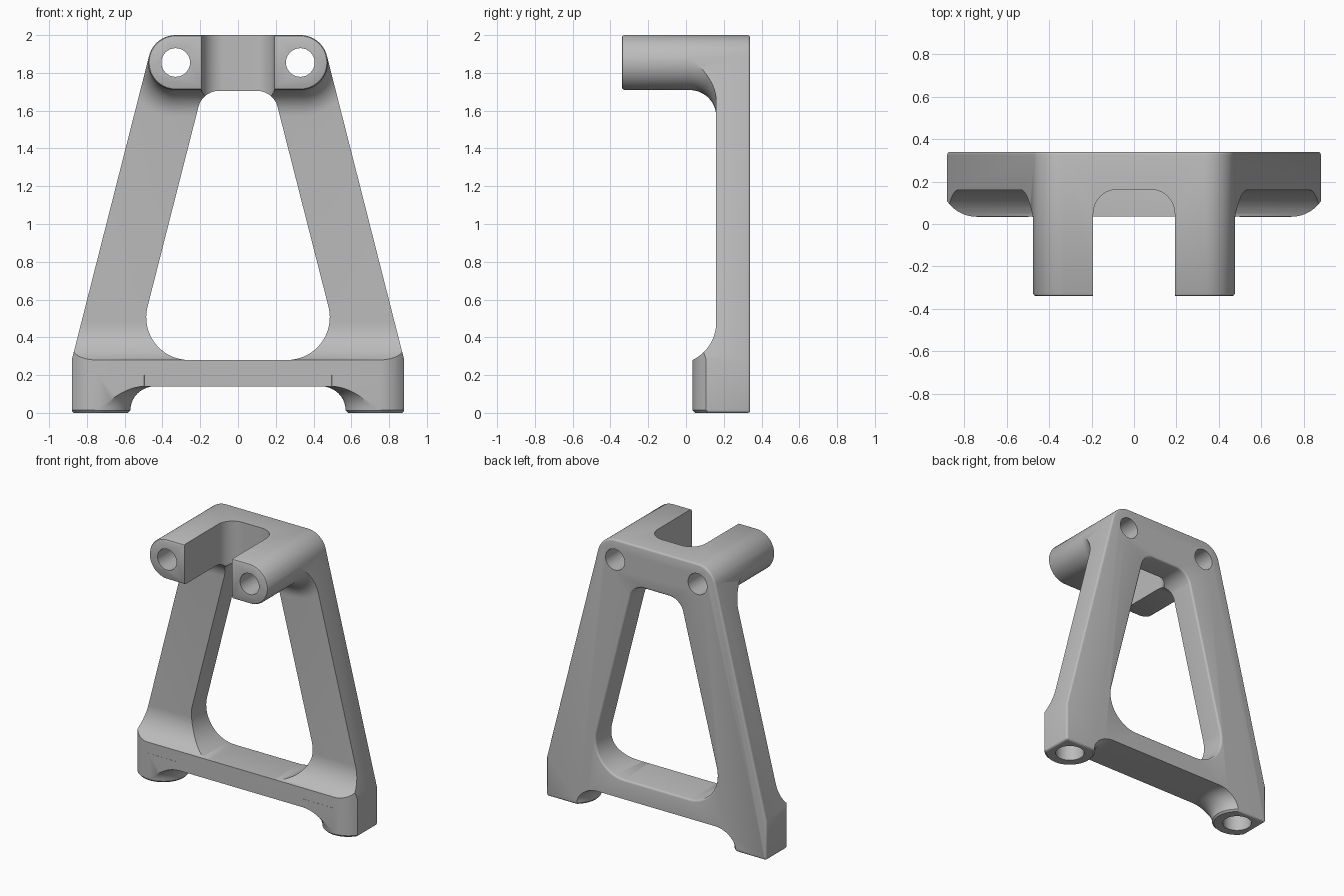
import bpy, bmesh
from math import sin, cos, radians

if "Cube" in bpy.data.objects:
    bpy.data.objects.remove(bpy.data.objects["Cube"], do_unlink=True)

BACK, PLATE, FRONT, EDGE = 0.34, 0.16, 0.035, 0.014
SLANT = 14                      # lean of the legs, degrees
ARM_X, ARM_Z, ARM_R = 0.33, 1.855, 0.145
FOOT_X, FOOT_Y, FOOT_R = 0.74, 0.205, 0.17


def arc(cx, cy, r, a, b, n=16):
    angles = [radians(a + (b - a) * i / n) for i in range(n + 1)]
    return [(cx + r * cos(t), cy + r * sin(t)) for t in angles]


def mirrored(half):
    """Close a right-hand half outline with its mirror image."""
    return half + [(-x, y) for x, y in reversed(half)]


def loft(name, rings, axis):
    """Skin a list of (position along axis, 2D ring) into a solid."""
    place = {"X": lambda p, h: (h, p[0], p[1]),
             "Y": lambda p, h: (p[0], h, p[1]),
             "Z": lambda p, h: (p[0], p[1], h)}[axis]
    bm = bmesh.new()
    loops = [[bm.verts.new(place(p, h)) for p in ring] for h, ring in rings]
    for lo, hi in zip(loops, loops[1:]):
        for i in range(len(lo)):
            j = (i + 1) % len(lo)
            bm.faces.new((lo[i], lo[j], hi[j], hi[i]))
    bm.faces.new(loops[0])
    bm.faces.new(loops[-1])
    bmesh.ops.recalc_face_normals(bm, faces=bm.faces)
    mesh = bpy.data.meshes.new(name)
    bm.to_mesh(mesh)
    bm.free()
    obj = bpy.data.objects.new(name, mesh)
    bpy.context.collection.objects.link(obj)
    return obj


def combine(target, tool, operation):
    """Apply a boolean and discard the tool."""
    tool.hide_render = True
    mod = target.modifiers.new(tool.name, "BOOLEAN")
    mod.operation, mod.object, mod.solver = operation, tool, "EXACT"
    bpy.context.view_layer.objects.active = target
    bpy.ops.object.modifier_apply(modifier=mod.name)
    bpy.data.objects.remove(tool, do_unlink=True)


def outline(o):
    """Front silhouette, shrunk by o."""
    return mirrored(arc(0.88 - EDGE, EDGE, EDGE - o * 0.9, -90, 0, 4)
                    + [(0.88 - o, 0.28)]
                    + arc(ARM_X, ARM_Z, ARM_R - o, SLANT, 90))


def window(o):
    """Opening between the legs, grown by o."""
    return mirrored(arc(0.26, 0.506, 0.226 + o, -90, SLANT)
                    + arc(0.1, 1.592, 0.113 + o, SLANT, 90))


def flare(shape, start, sign):
    """Rings running to the back with a rounded back edge."""
    rings = [(start, shape(0))]
    for t in (0, 30, 60, 90):
        a = radians(t)
        rings.append((BACK - EDGE + EDGE * sin(a), shape(EDGE * (1 - cos(a)))))
    if sign:
        rings.append((BACK + 0.1, shape(EDGE)))
    return rings


# Plate and lower bar, with the concave blend above the bar
side = ([(0.4, 0.14), (FRONT, 0.14)]
        + arc(PLATE - 0.2225, 0.48, 0.2225, -64, 0)
        + [(PLATE, 2.1), (0.4, 2.1)])
bracket = loft("bracket", [(-1, side), (1, side)], "X")

# Feet flaring into the underside of the bar
for s in (1, -1):
    def foot_ring(d):
        r = FOOT_R + d
        ring = arc(FOOT_X, FOOT_Y, r, 90, 270, 28)
        ring += [(1.02, FOOT_Y - r), (1.02, FOOT_Y + r)]
        return [(s * x, y) for x, y in ring]

    blend = 0.128
    rings = [(-0.0001, foot_ring(-0.012)), (0.012, foot_ring(0))]
    for i in range(1, 11):
        a = radians(9 * i)
        rings.append((0.012 + blend * sin(a), foot_ring(blend * (1 - cos(a)))))
    rings.append((0.2, foot_ring(blend)))
    combine(bracket, loft("foot", rings, "Z"), "UNION")


# Rounded front corners of the base, seen in plan
def plan(o):
    return mirrored([(1.1, 0.5)]
                    + arc(FOOT_X, FOOT_Y, FOOT_R + 0.001 - o, 0, -90))


combine(bracket, loft("plan_trim", [(-0.001, plan(EDGE)), (EDGE, plan(0)),
                                    (2.2, plan(0))], "Z"), "INTERSECT")


# Forward arms as one rounded block, blending into the plate
def arm_ring(d):
    return mirrored(arc(ARM_X, ARM_Z, ARM_R + 0.001 + d, -90, 90, 32))


blend = 0.14
rings = [(-BACK, arm_ring(-EDGE)), (-BACK + 0.004, arm_ring(-EDGE * 0.4)),
         (-BACK + EDGE, arm_ring(0))]
for i in range(13):
    a = radians(7.5 * i)
    rings.append((PLATE - blend + blend * sin(a), arm_ring(blend * (1 - cos(a)))))
rings.append((0.25, arm_ring(blend)))
combine(bracket, loft("arm_block", rings, "Y"), "UNION")

# Trim to the silhouette, then cut the window and the slot between the arms
combine(bracket, loft("outline_trim", flare(outline, -0.5, False), "Y"), "INTERSECT")
combine(bracket, loft("window_cut", flare(window, -0.5, True), "Y"), "DIFFERENCE")
slot = mirrored([(0.192, -0.6)] + arc(0.077, 0.048, 0.115, 0, 90))
combine(bracket, loft("slot_cut", [(1.5, slot), (2.2, slot)], "Z"), "DIFFERENCE")

# Bolt holes: through the arms and up into the feet
for s in (1, -1):
    hole = arc(s * ARM_X, ARM_Z, 0.076, 0, 348.75, 31)
    combine(bracket, loft("arm_hole", [(-0.6, hole), (0.6, hole)], "Y"), "DIFFERENCE")
    hole = arc(s * FOOT_X, FOOT_Y, 0.097, 0, 348.75, 31)
    combine(bracket, loft("foot_hole", [(-0.1, hole), (0.25, hole)], "Z"), "DIFFERENCE")

# Finish
grey = bpy.data.materials.new("plain_grey")
grey.use_nodes = True
colour = (0.5, 0.5, 0.5, 1)
grey.diffuse_color = colour
grey.node_tree.nodes["Principled BSDF"].inputs["Base Color"].default_value = colour
bracket.data.materials.clear()
bracket.data.materials.append(grey)
for face in bracket.data.polygons:
    face.material_index = 0
bpy.ops.object.select_all(action="DESELECT")
bracket.select_set(True)
bpy.context.view_layer.objects.active = bracket
bpy.ops.object.shade_smooth_by_angle(angle=radians(32))
